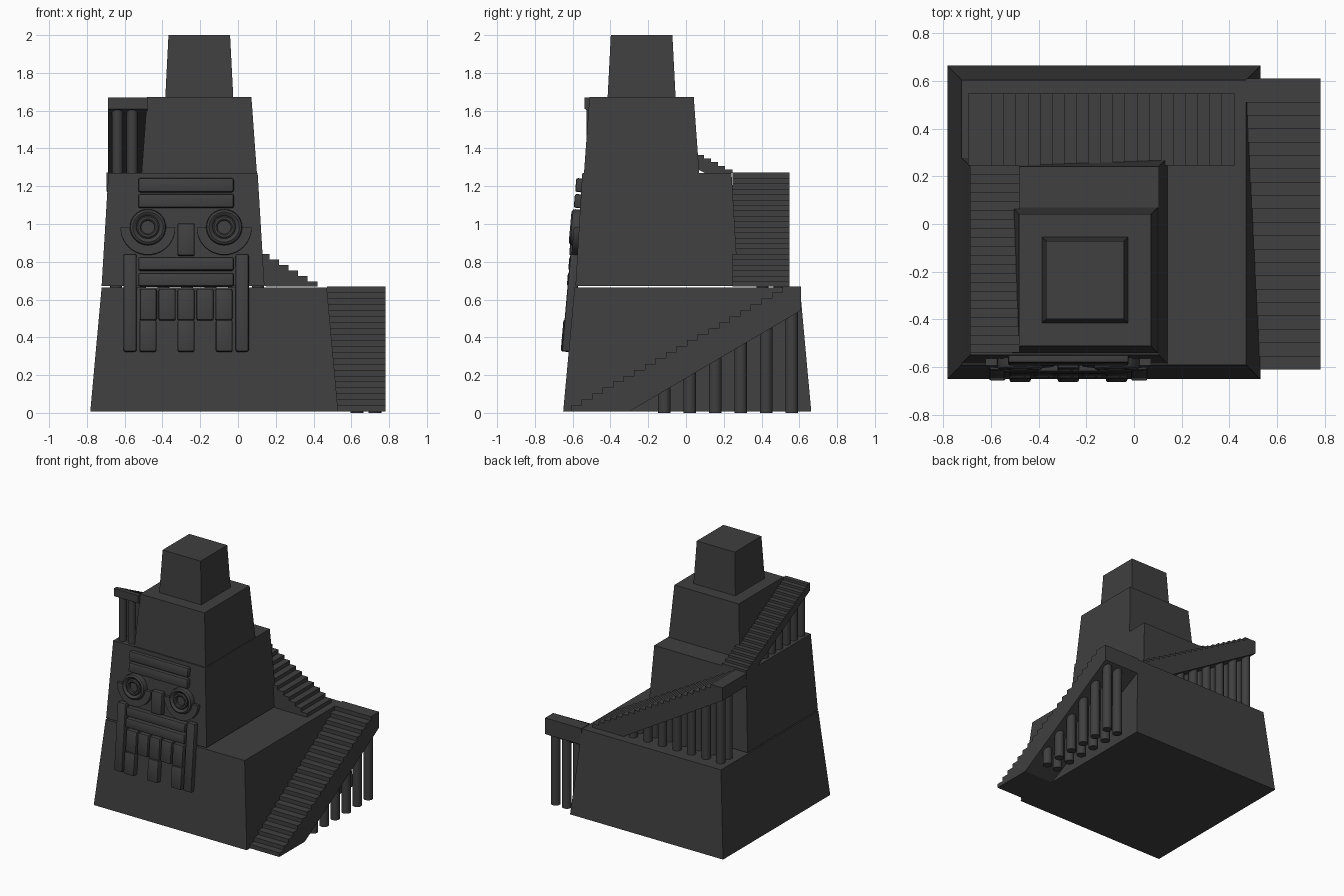
import bpy, bmesh, math
from mathutils import Vector

cube = bpy.data.objects.get("Cube")
if cube:
    bpy.data.objects.remove(cube, do_unlink=True)

stone = bpy.data.materials.new("dark_stone")
stone.use_nodes = True
COLOUR = (0.05, 0.05, 0.05, 1)
stone.diffuse_color = COLOUR
stone.node_tree.nodes["Principled BSDF"].inputs["Base Color"].default_value = COLOUR

SLOPE = 0.088
FLOOR = 0.008


def finish(name, bm, smooth=False):
    bmesh.ops.recalc_face_normals(bm, faces=bm.faces)
    mesh = bpy.data.meshes.new(name)
    bm.to_mesh(mesh)
    bm.free()
    mesh.materials.append(stone)
    obj = bpy.data.objects.new(name, mesh)
    bpy.context.collection.objects.link(obj)
    if smooth:
        bpy.ops.object.select_all(action='DESELECT')
        obj.select_set(True)
        bpy.context.view_layer.objects.active = obj
        bpy.ops.object.shade_smooth_by_angle(angle=math.radians(35))
    return obj


def prism(bm, outline, offset):
    """Extrude a closed outline of 3D points by an offset."""
    face = bm.faces.new([bm.verts.new(p) for p in outline])
    new = bmesh.ops.extrude_face_region(bm, geom=[face])["geom"]
    verts = [v for v in new if isinstance(v, bmesh.types.BMVert)]
    bmesh.ops.translate(bm, verts=verts, vec=offset)


# Tapered tower tiers: x range, y range and z range of the foot, then the inset
def tier(name, x0, x1, y0, y1, z0, z1, inset):
    bm = bmesh.new()
    bmesh.ops.create_cube(bm, size=1)
    for v in bm.verts:
        top = v.co.z > 0
        d = inset if top else 0
        v.co = (x1 - d if v.co.x > 0 else x0 + d,
                y1 - d if v.co.y > 0 else y0 + d,
                z1 if top else z0)
    finish(name, bm)


tier("base_tier", -0.782, 0.53, -0.65, 0.663, FLOOR, 0.664, 0.06)
tier("second_tier", -0.722, 0.14, -0.585, 0.277, 0.673, 1.27, 0.036)
tier("third_tier", -0.51, 0.10, -0.54, 0.07, 1.27, 1.672, 0.029)
tier("top_tier", -0.385, -0.025, -0.415, -0.055, 1.67, 2.0, 0.017)


# Staircase with a landing and a sloping underside, carried by two pillar rows
def staircase(name, start, along, side, width, run, landing, z0, z1, thick,
              rows, radius, first, gap, count, foot, steps=21):
    start, along, side = Vector(start), Vector(along), Vector(side)
    tread, rise = run / (steps - 1), (z1 - z0) / steps
    slope = (z1 - z0) / run
    end = run + landing

    def place(s, z):
        p = start + along * s
        return Vector((p.x, p.y, z))

    outline = [place(0, z0)]
    for i in range(steps):
        z = z0 + (i + 1) * rise
        outline.append(place(i * tread, z))
        outline.append(place((i + 1) * tread if i < steps - 1 else end, z))
    outline.append(place(end, z1 - thick))
    outline.append(place(end - (z1 - thick - z0) / slope, z0))
    bm = bmesh.new()
    prism(bm, outline, side * width)
    finish(name + "_stair", bm)

    bm = bmesh.new()
    for row in rows:
        for i in range(count):
            s = end - first - i * gap
            top = z1 - thick - slope * (end - s) + radius * slope + 0.01
            mid = place(s, (top + foot) / 2) + side * row
            made = bmesh.ops.create_cone(bm, cap_ends=True, segments=20, radius1=radius,
                                         radius2=radius, depth=top - foot)
            bmesh.ops.translate(bm, verts=made["verts"], vec=mid)
    finish(name + "_pillars", bm, smooth=True)


staircase("lower", (0.47, -0.61, 0), (0, 1, 0), (1, 0, 0), 0.312, 1.12, 0.1,
          FLOOR, 0.668, 0.125, (0.16, 0.255), 0.034, 0.05, 0.135, 6, 0)
staircase("middle", (0.42, 0.245, 0), (-1, 0, 0), (0, 1, 0), 0.302, 1.015, 0.1,
          0.668, 1.272, 0.1, (0.16, 0.25), 0.032, 0.05, 0.125, 7, 0.66)
staircase("upper", (-0.48, 0.245, 0), (0, -1, 0), (-1, 0, 0), 0.207, 0.75, 0.033,
          1.27, 1.67, 0.06, (0.08, 0.158), 0.029, 0.04, 0.09, 6, 1.26)


# Carved face, every piece leaning with the front wall
MID = -0.275


def lean(obj, x, z):
    obj.location = (x, -0.65 + SLOPE * z, z)
    obj.rotation_euler.x = -math.atan(SLOPE)


def block(name, x, z0, z1, width, out):
    bm = bmesh.new()
    bmesh.ops.create_cube(bm, size=1)
    for v in bm.verts:
        v.co = (v.co.x * width, 0.02 if v.co.y > 0 else -out, v.co.z * (z1 - z0))
    bmesh.ops.bevel(bm, geom=bm.edges[:], offset=0.01, segments=2,
                    affect='EDGES', profile=0.5)
    lean(finish(name, bm, smooth=True), x, (z0 + z1) / 2)


block("upper_brow", MID, 1.167, 1.24, 0.505, 0.04)
block("lower_brow", MID, 1.083, 1.156, 0.505, 0.04)
block("nose", MID, 0.83, 1.0, 0.092, 0.042)
block("upper_lip", MID, 0.752, 0.823, 0.505, 0.04)
block("lower_lip", MID, 0.668, 0.739, 0.505, 0.04)
for i in range(-2, 3):
    block("upper_tooth", MID + i * 0.1, 0.488, 0.655, 0.09, 0.036)
for i in (-1, 0, 1):
    block("lower_tooth", MID + i * 0.202, 0.322, 0.49, 0.09, 0.042)

# Eye rings, a cup under each eye and a post at each cheek
EYE = [(0, 0.022), (0.036, 0.022), (0.036, 0.04), (0.043, 0.046), (0.053, 0.046),
       (0.06, 0.04), (0.06, 0.03), (0.068, 0.044), (0.08, 0.05), (0.092, 0.042),
       (0.096, 0.03), (0.096, -0.02)]
ARC = [math.pi * (1 + i / 20) for i in range(21)]
for label, sign in (("left", 1), ("right", -1)):
    x = MID + sign * 0.202
    bm = bmesh.new()
    verts = [bm.verts.new((r, -h, 0)) for r, h in EYE]
    edges = [bm.edges.new(pair) for pair in zip(verts, verts[1:])]
    bmesh.ops.spin(bm, geom=verts + edges, cent=(0, 0, 0), axis=(0, 1, 0),
                   angle=math.tau, steps=32)
    bmesh.ops.remove_doubles(bm, verts=bm.verts, dist=0.0005)
    lean(finish(label + "_eye", bm, smooth=True), x, 0.98)

    bm = bmesh.new()
    ring = [(r * math.cos(a), -0.03, r * math.sin(a))
            for r, arc in ((0.145, ARC), (0.09, ARC[::-1])) for a in arc]
    prism(bm, ring, Vector((0, 0.05, 0)))
    lean(finish(label + "_eye_cup", bm, smooth=True), x, 0.98)

    block(label + "_cheek_post", MID + sign * 0.297, 0.322, 0.84, 0.07, 0.036)
